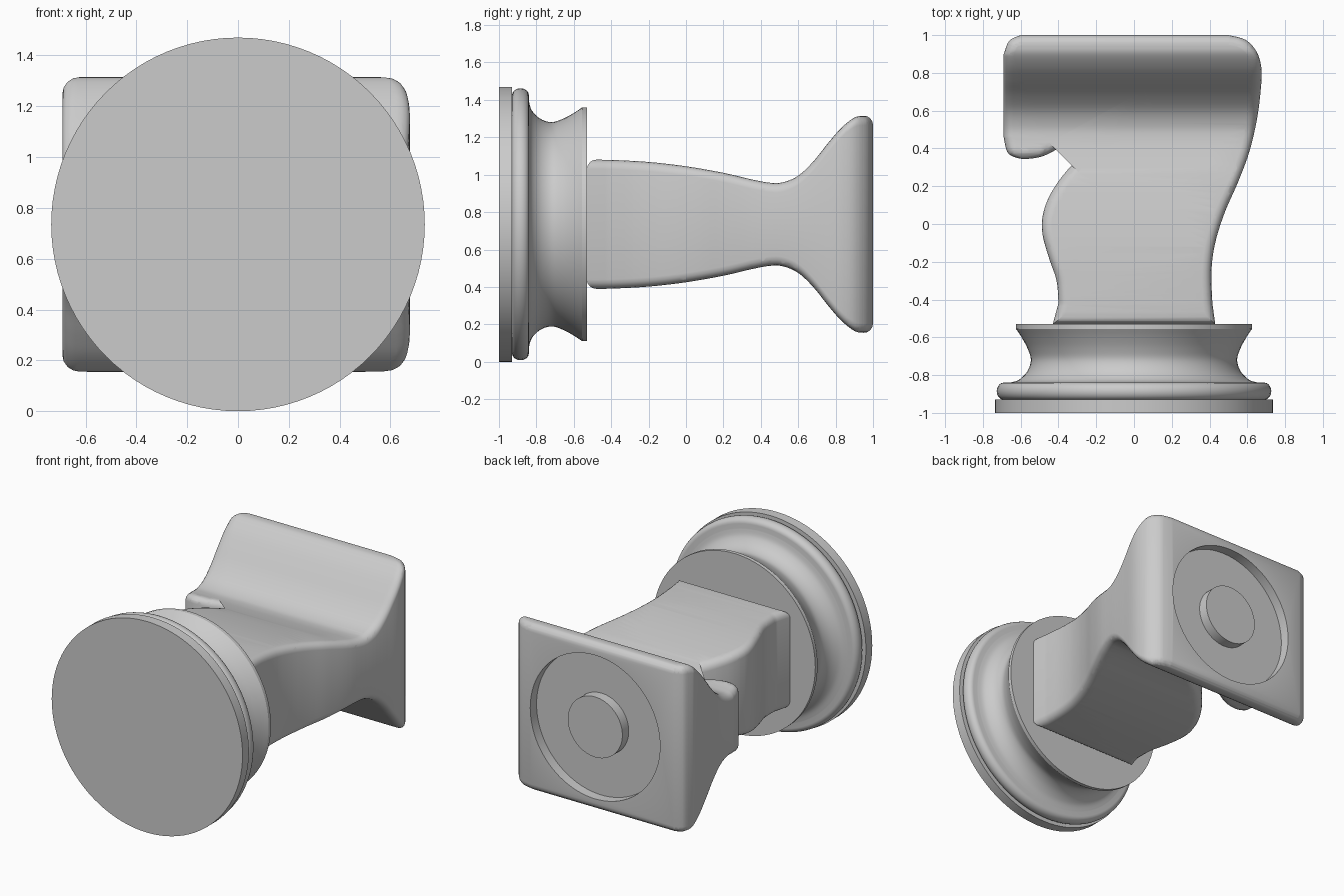
import bpy
import bmesh
import math
from mathutils import Vector

default = bpy.data.objects.get("Cube")
if default:
    bpy.data.objects.remove(default, do_unlink=True)

AXIS_Z = 0.735
FILLET = 0.05

grey = bpy.data.materials.new("plain_grey")
grey.use_nodes = True
colour = (0.6, 0.6, 0.6, 1)
grey.diffuse_color = colour
for node in grey.node_tree.nodes:
    if node.type == "BSDF_PRINCIPLED":
        node.inputs["Base Color"].default_value = colour


def smooth(points, steps=5):
    """Spline through the points, returned as a dense polyline."""
    pts = [Vector(p) for p in points]
    result = []
    for i in range(len(pts) - 1):
        before, start, end = pts[max(i - 1, 0)], pts[i], pts[i + 1]
        after = pts[min(i + 2, len(pts) - 1)]
        for s in range(steps):
            t = s / steps
            result.append(0.5 * (2 * start + (end - before) * t
                          + (2 * before - 5 * start + 4 * end - after) * t ** 2
                          + (3 * start - before - 3 * end + after) * t ** 3))
    return result + [pts[-1]]


def make_object(name, bm):
    bmesh.ops.recalc_face_normals(bm, faces=bm.faces[:])
    mesh = bpy.data.meshes.new(name)
    bm.to_mesh(mesh)
    bm.free()
    obj = bpy.data.objects.new(name, mesh)
    bpy.context.collection.objects.link(obj)
    mesh.materials.append(grey)
    return obj


def select_only(obj):
    bpy.ops.object.select_all(action="DESELECT")
    obj.select_set(True)
    bpy.context.view_layer.objects.active = obj


def lathe(name, profile, segments=96):
    """Spin (radius, y) points around the lengthwise axis."""
    bm = bmesh.new()
    verts = [bm.verts.new((r, y, AXIS_Z)) for r, y in profile]
    edges = [bm.edges.new(pair) for pair in zip(verts, verts[1:])]
    bmesh.ops.spin(bm, geom=verts + edges, cent=(0, 0, AXIS_Z), axis=(0, 1, 0),
                   angle=math.tau, steps=segments)
    bmesh.ops.remove_doubles(bm, verts=bm.verts[:], dist=0.0001)
    return make_object(name, bm)


def inset_outline(points, distance):
    """Move a counter-clockwise outline inwards."""
    result = []
    for i, p in enumerate(points):
        d1 = (p - points[i - 1]).normalized()
        d2 = (points[(i + 1) % len(points)] - p).normalized()
        n1, n2 = Vector((-d1.y, d1.x)), Vector((-d2.y, d2.x))
        result.append(p + (n1 + n2) * distance / max(1 + n1.dot(n2), 0.4))
    return result


# Round foot: flat disc, rounded ring and flared collar
lathe("foot_disc", [(0, -1), (0.735, -1), (0.735, -0.93), (0, -0.93)])
bead = [(0.69 + 0.037 * math.sin(a), -0.885 - 0.045 * math.cos(a))
        for a in (math.pi * k / 10 for k in range(11))]
cove = smooth([(0.66, -0.84), (0.61, -0.825), (0.565, -0.78), (0.546, -0.72),
               (0.563, -0.66), (0.595, -0.6), (0.625, -0.555)])
lathe("foot_collar", [(0, -0.93)] + bead + [tuple(p) for p in cove]
      + [(0.625, -0.53), (0, -0.53)])

# Side outline of the neck and head
back = smooth([(0.415, -0.42), (0.41, -0.25), (0.43, -0.1), (0.48, 0.06),
               (0.55, 0.22), (0.61, 0.38), (0.65, 0.55), (0.67, 0.7),
               (0.675, 0.82), (0.65, 0.91), (0.59, 0.975), (0.5, 1)])
crown = smooth([(-0.6, 1), (-0.66, 0.97), (-0.69, 0.9)])
chin = smooth([(-0.69, 0.46), (-0.67, 0.38), (-0.62, 0.35), (-0.56, 0.345),
               (-0.48, 0.36), (-0.4, 0.4)])
notch = [Vector((0.03, 0.65)), Vector((0.06, 0.59))]
throat = smooth([(0.095, 0.555), (-0.05, 0.51), (-0.2, 0.42), (-0.33, 0.31),
                 (-0.43, 0.18), (-0.48, 0.06), (-0.485, -0.05),
                 (-0.45, -0.18), (-0.41, -0.3), (-0.4, -0.42)])
heel = [Vector((-0.43, -0.53)), Vector((0.43, -0.53))]
outline = back + crown + chin + notch + throat + heel

# Half thickness along the length
thickness = smooth([(-0.53, 0.345), (-0.4, 0.344), (-0.2, 0.333), (0, 0.31),
                    (0.2, 0.275), (0.35, 0.24), (0.45, 0.222), (0.52, 0.225),
                    (0.6, 0.26), (0.68, 0.335), (0.76, 0.435), (0.83, 0.515),
                    (0.9, 0.57), (0.95, 0.58), (1, 0.58)])


def half_thickness(y):
    for a, b in zip(thickness, thickness[1:]):
        if y <= b.x:
            return a.y + (b.y - a.y) * (y - a.x) / (b.x - a.x)
    return thickness[-1].y


# Neck and head: a slab with rounded rims, shaped by the thickness curve
bm = bmesh.new()
levels = []
for k in range(5):
    angle = math.pi / 2 * k / 4
    levels.append((FILLET * (1 - math.cos(angle)),
                   1 - FILLET * (1 - math.sin(angle))))
levels = [(d, -z) for d, z in reversed(levels)] + levels
rings = [[bm.verts.new((p.x, p.y, z)) for p in inset_outline(outline, d)]
         for d, z in levels]
for low, high in zip(rings, rings[1:]):
    for i in range(len(low)):
        bm.faces.new((low[i - 1], low[i], high[i], high[i - 1]))
caps = [bm.faces.new(rings[0][::-1]), bm.faces.new(rings[-1])]
bmesh.ops.triangulate(bm, faces=caps)
for cut in thickness[1:-1]:
    bmesh.ops.bisect_plane(bm, geom=bm.verts[:] + bm.edges[:] + bm.faces[:],
                           dist=0.00001, plane_co=(0, cut.x, 0),
                           plane_no=(0, 1, 0))
for v in bm.verts:
    height = half_thickness(v.co.y) - (1 - abs(v.co.z))
    v.co.z = AXIS_Z + math.copysign(height, v.co.z)
body = make_object("neck_and_head", bm)

# Ring-shaped recess in the top of the head, leaving a round boss
cutter = lathe("recess_cutter", [(0.21, 0.93), (0.5, 0.93), (0.5, 1.1),
                                 (0.21, 1.1), (0.21, 0.93)])
cutter.hide_render = True
recess = body.modifiers.new("recess", "BOOLEAN")
recess.operation = "DIFFERENCE"
recess.solver = "EXACT"
recess.object = cutter
select_only(body)
bpy.ops.object.modifier_apply(modifier=recess.name)
bpy.data.objects.remove(cutter, do_unlink=True)

for name in ("foot_disc", "foot_collar", "neck_and_head"):
    select_only(bpy.data.objects[name])
    bpy.ops.object.shade_smooth_by_angle(angle=math.radians(32))
